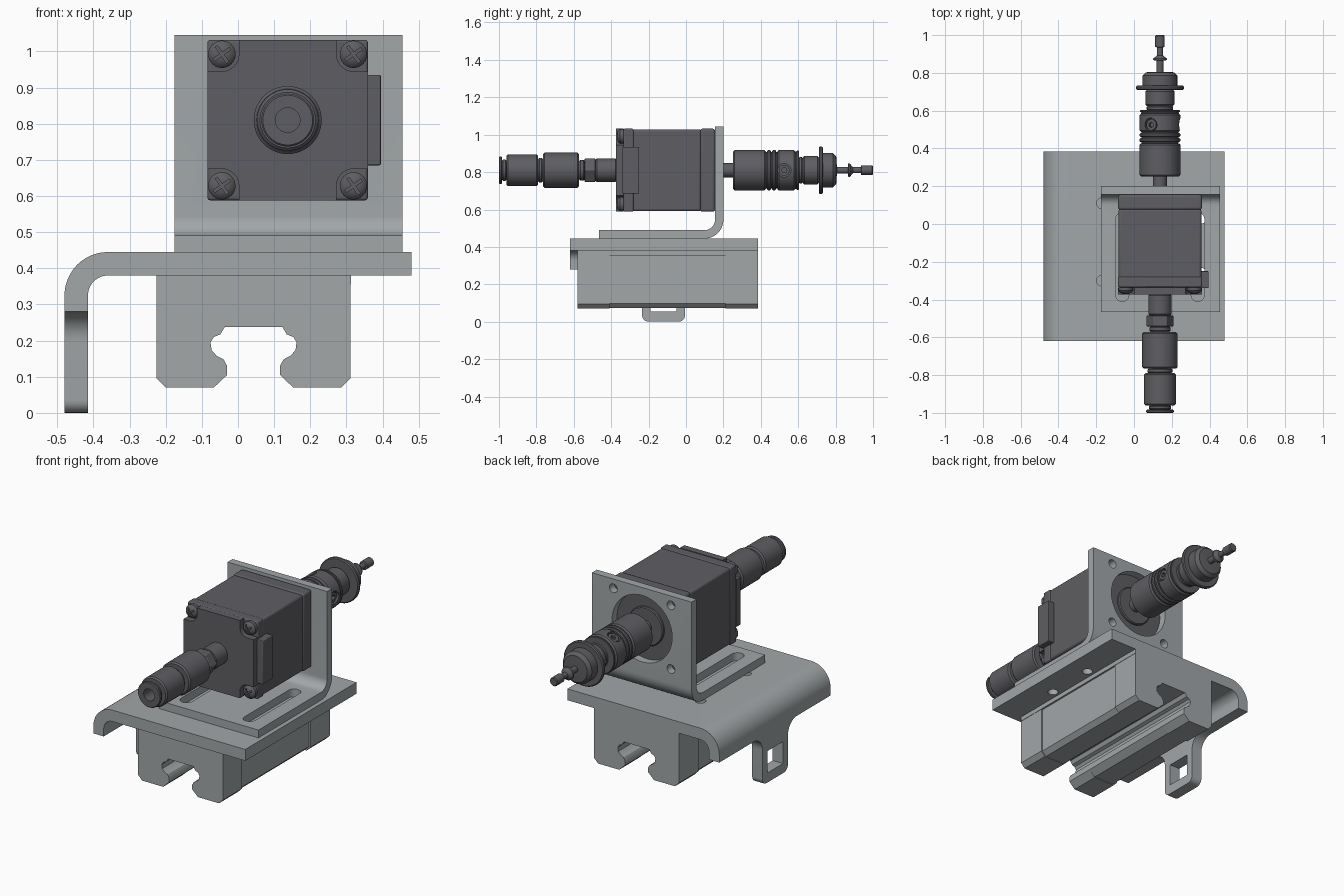
import bpy, bmesh, math
from mathutils import Matrix, Vector

if "Cube" in bpy.data.objects:
    bpy.data.objects.remove(bpy.data.objects["Cube"])

CX, CZ = 0.1375, 0.81      # motor axis
HALF, SCREW = 0.222, 0.182  # motor half width, screw spacing


def material(name, rgb):
    m = bpy.data.materials.new(name)
    m.use_nodes = True
    m.diffuse_color = (*rgb, 1)
    m.node_tree.nodes["Principled BSDF"].inputs["Base Color"].default_value = (*rgb, 1)
    return m


STEEL = material("light grey metal", (0.36, 0.385, 0.395))
DARK = material("dark grey metal", (0.113, 0.111, 0.123))


def finish(name, bm, mat, smooth=True):
    bmesh.ops.recalc_face_normals(bm, faces=bm.faces)
    me = bpy.data.meshes.new(name)
    bm.to_mesh(me)
    bm.free()
    me.materials.append(mat)
    ob = bpy.data.objects.new(name, me)
    bpy.context.collection.objects.link(ob)
    if smooth:
        shade(ob)
    return ob


def shade(ob):
    bpy.ops.object.select_all(action='DESELECT')
    ob.select_set(True)
    bpy.context.view_layer.objects.active = ob
    bpy.ops.object.shade_smooth_by_angle(angle=math.radians(32))


def apply_mods(ob):
    dg = bpy.context.evaluated_depsgraph_get()
    me = bpy.data.meshes.new_from_object(ob.evaluated_get(dg))
    ob.modifiers.clear()
    ob.data = me


def prism(name, pts, axis, a, b, mat):
    """Extrude a 2D outline along one axis from a to b."""
    place = {'x': lambda p, t: (t, p[0], p[1]),
             'y': lambda p, t: (p[0], t, p[1]),
             'z': lambda p, t: (p[0], p[1], t)}[axis]
    bm = bmesh.new()
    lo = [bm.verts.new(place(p, a)) for p in pts]
    hi = [bm.verts.new(place(p, b)) for p in pts]
    bm.faces.new(lo)
    bm.faces.new(hi)
    for i in range(len(pts)):
        j = (i + 1) % len(pts)
        bm.faces.new((lo[i], lo[j], hi[j], hi[i]))
    return finish(name, bm, mat)


def arc(cx, cy, r, a0, a1, n=12):
    angles = [math.radians(a0 + (a1 - a0) * i / n) for i in range(n + 1)]
    return [(cx + r * math.cos(t), cy + r * math.sin(t)) for t in angles]


def circle(cx, cy, r, n=32):
    return arc(cx, cy, r, 0, 360, n)[:-1]


def rect(x0, x1, y0, y1):
    return [(x0, y0), (x1, y0), (x1, y1), (x0, y1)]


def lathe(name, profile, mat, x=CX, z=CZ, n=48):
    """Turn (y, radius) points about a line along y."""
    bm = bmesh.new()
    rings = [[bm.verts.new((px, y, pz)) for px, pz in circle(x, z, r, n)] for y, r in profile]
    for p, q in zip(rings, rings[1:]):
        for i in range(n):
            j = (i + 1) % n
            bm.faces.new((p[i], p[j], q[j], q[i]))
    bm.faces.new(rings[0])
    bm.faces.new(rings[-1])
    return finish(name, bm, mat)


def steps(*segments):
    """Stepped turning profile from (start, end, radius) with small chamfers."""
    pts = []
    for a, b, r in segments:
        c = min(0.008, (b - a) / 4)
        pts += [(a, r - c), (a + c, r), (b - c, r), (b, r - c)]
    return pts


def cut(ob, *cutters):
    for c in cutters:
        m = ob.modifiers.new("cut", 'BOOLEAN')
        m.operation, m.solver, m.object = 'DIFFERENCE', 'EXACT', c
    apply_mods(ob)
    for c in cutters:
        bpy.data.objects.remove(c)
    shade(ob)


def bevel(ob, width):
    m = ob.modifiers.new("bevel", 'BEVEL')
    m.width, m.segments, m.limit_method = width, 3, 'ANGLE'
    apply_mods(ob)
    shade(ob)


# Bent base plate with mounting holes
outline = [(0.48, 0.38), (0.48, 0.445)] + arc(-0.36, 0.325, 0.12, 90, 180) \
    + [(-0.48, 0.28), (-0.415, 0.28)] + arc(-0.36, 0.325, 0.055, 180, 90)
base = prism("base_plate", outline, 'y', -0.62, 0.385, STEEL)
spots = [(-0.17, 0.11), (-0.17, -0.3), (0.355, 0.03), (0.355, -0.26)]
cut(base, *[prism("cutter", circle(x, y, 0.028), 'z', 0.3, 0.5, STEEL) for x, y in spots])

# Hanging tab with a square window
outline = arc(-0.315, 0.2, 0.08, 90, 0, 8) + arc(-0.2, 0.035, 0.035, 180, 270, 6) \
    + arc(-0.04, 0.035, 0.035, 270, 360, 6) + arc(0.075, 0.2, 0.08, 180, 90, 8)
tab = prism("base_tab", outline, 'x', -0.48, -0.415, STEEL)
cut(tab, prism("cutter", rect(-0.19, -0.05, 0.055, 0.18), 'x', -0.6, -0.3, STEEL))

# Rail carriage: one half outline, mirrored about its centre
MID = 0.043


def carriage(name, width, z0, z1, y0, y1):
    half = [(width, z1), (width, z0 + 0.025), (width - 0.025, z0), (0.11, z0),
            (0.073, 0.105), (0.073, 0.13), (0.083, 0.148), (0.102, 0.158), (0.116, 0.173),
            (0.119, 0.195), (0.11, 0.21), (0.092, 0.217), (0.08, 0.237)]
    pts = [(MID + x, z) for x, z in half] + [(MID - x, z) for x, z in reversed(half)]
    return prism(name, pts, 'y', y0, y1, STEEL)


carriage("carriage_end_front", 0.268, 0.07, 0.355, -0.58, -0.41)
carriage("carriage_body", 0.26, 0.073, 0.355, -0.41, 0.21)
carriage("carriage_end_back", 0.268, 0.07, 0.355, 0.21, 0.385)
prism("carriage_top", rect(MID - 0.268, MID + 0.27, 0.355, 0.38), 'y', -0.58, 0.385, STEEL)

# L-shaped motor bracket with slots, centre opening and bolt holes
outline = [(-0.465, 0.445)] + arc(0.1, 0.545, 0.1, -90, 0) + [(0.2, 1.045), (0.155, 1.045)] \
    + arc(0.1, 0.545, 0.055, 0, -90) + [(-0.465, 0.49)]
bracket = prism("motor_bracket", outline, 'x', -0.175, 0.455, STEEL)
cutters = [prism("cutter", circle(CX, CZ, 0.19, 64), 'y', 0.1, 0.3, STEEL)]
for sx in (-1, 1):
    x = CX + sx * 0.2
    slot = arc(x, 0.025, 0.035, 0, 180) + arc(x, -0.375, 0.035, 180, 360)
    cutters.append(prism("cutter", slot, 'z', 0.4, 0.52, STEEL))
    for sz in (-1, 1):
        hole = circle(CX + sx * SCREW, CZ + sz * SCREW, 0.025, 24)
        cutters.append(prism("cutter", hole, 'y', 0.1, 0.3, STEEL))
cut(bracket, *cutters)


# Motor housing: body between two end caps
def square(h):
    return rect(CX - h, CX + h, CZ - h, CZ + h)


bevel(prism("motor_body", square(HALF - 0.003), 'y', -0.29, 0.08, DARK), 0.012)
bevel(prism("motor_rear_cap", square(HALF), 'y', 0.075, 0.155, DARK), 0.012)
bevel(prism("motor_front_cap", square(HALF), 'y', -0.335, -0.28, DARK), 0.008)
corner = [(HALF, SCREW - 0.047)] + arc(SCREW, SCREW, 0.047, 270, 180, 4) \
    + arc(SCREW, SCREW, 0.047, 180, 180, 1)[:1] + [(SCREW - 0.047, HALF)]
corner = [(HALF, SCREW - 0.047)] + arc(SCREW, SCREW, 0.047, 270, 180, 8) + [(SCREW - 0.047, HALF)]
face = []
for q in range(4):
    turn = Matrix.Rotation(q * math.pi / 2, 2)
    face += [tuple(turn @ Vector(p) + Vector((CX, CZ))) for p in corner]
prism("motor_front_face", face, 'y', -0.373, -0.335, DARK)
bevel(prism("motor_connector", rect(0.34, 0.395, 0.685, 0.935), 'y', -0.34, -0.25, DARK), 0.004)
lathe("motor_rear_boss", steps((0.15, 0.17, 0.11)), DARK)

# Cross-head cap screws
for sx in (-1, 1):
    for sz in (-1, 1):
        x, z = CX + sx * SCREW, CZ + sz * SCREW
        head = lathe("cap_screw", [(-0.335, 0.038), (-0.353, 0.038), (-0.364, 0.03), (-0.37, 0.016)],
                     DARK, x, z, 24)
        arms = []
        for a in (35, 125):
            bar = [Matrix.Rotation(math.radians(a), 2) @ Vector(p) + Vector((x, z))
                   for p in rect(-0.027, 0.027, -0.004, 0.004)]
            arms.append(prism("cutter", bar, 'y', -0.4, -0.355, DARK))
        cut(head, *arms)

# Front air fitting
lathe("fitting_stem", steps((-0.485, -0.37, 0.062)), DARK)
nut = [(CX + x, CZ + z) for x, z in circle(0, 0, 0.072, 6)]
bevel(prism("fitting_nut", nut, 'y', -0.542, -0.485, DARK), 0.004)
fitting = lathe("air_fitting", steps((-1.0, -0.983, 0.073), (-0.983, -0.96, 0.058), (-0.96, -0.79, 0.085),
                                     (-0.79, -0.765, 0.066), (-0.765, -0.573, 0.094),
                                     (-0.573, -0.54, 0.055)), DARK)
cut(fitting, prism("cutter", circle(CX, CZ, 0.034), 'y', -1.1, -0.88, DARK))

# Rear shaft and grooved coupling with clamp screws
lathe("motor_shaft", steps((0.15, 0.27, 0.038)), DARK)
coupling = lathe("coupling", steps((0.252, 0.427, 0.108), (0.427, 0.434, 0.098), (0.434, 0.454, 0.108),
                                   (0.454, 0.461, 0.098), (0.461, 0.481, 0.108), (0.481, 0.488, 0.098),
                                   (0.488, 0.585, 0.108), (0.585, 0.592, 0.1), (0.592, 0.603, 0.106)), DARK)


def aim(ob, angle):
    turn = Matrix.Translation((CX, 0.525, CZ)) @ Matrix.Rotation(-math.radians(angle), 4, 'Y')
    ob.data.transform(turn)
    return ob


for angle in (0, 118):
    cut(coupling, aim(prism("cutter", circle(0, 0, 0.036), 'x', 0.075, 0.2, DARK), angle))
    screw = aim(prism("clamp_screw", circle(0, 0, 0.029), 'x', 0.06, 0.098, DARK), angle)
    cut(screw, aim(prism("cutter", circle(0, 0, 0.015, 6), 'x', 0.08, 0.2, DARK), angle))

# Rear suction holder and thin nozzle
lathe("holder", steps((0.6, 0.625, 0.07), (0.625, 0.71, 0.077), (0.71, 0.732, 0.127)), DARK)
lathe("holder_cap", [(0.73, 0.092), (0.785, 0.092), (0.803, 0.075), (0.806, 0.03)], DARK)
lathe("nozzle", [(0.8, 0.018), (0.865, 0.018), (0.868, 0.038), (0.876, 0.036), (0.892, 0.016),
                 (0.935, 0.016), (0.937, 0.025), (0.995, 0.025), (1.0, 0.021)], DARK, n=32)
